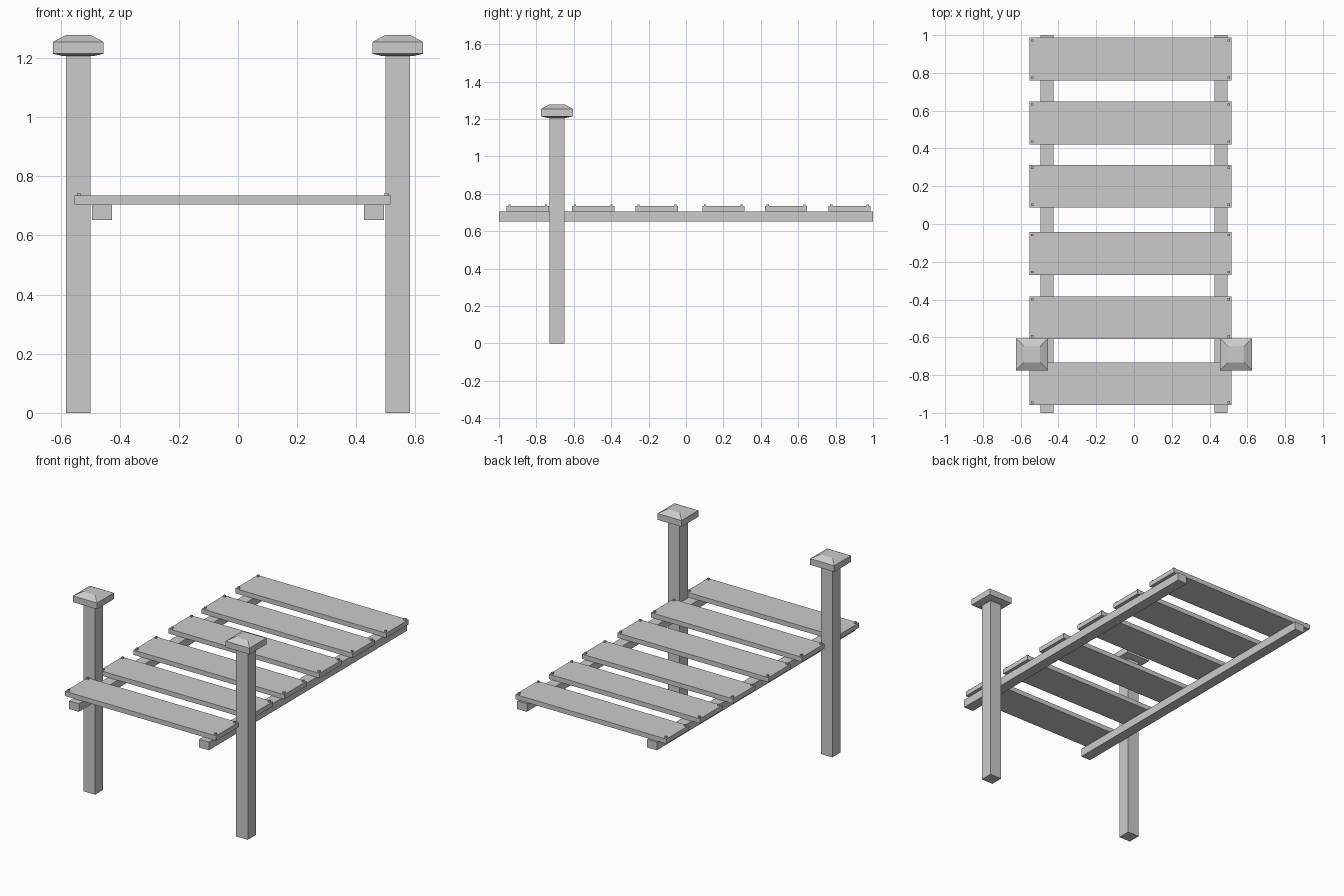
import bpy
import bmesh

cube = bpy.data.objects.get("Cube")
if cube:
    bpy.data.objects.remove(cube, do_unlink=True)

grey = bpy.data.materials.new("plain grey")
grey.use_nodes = True
colour = (0.6, 0.6, 0.6, 1)
grey.diffuse_color = colour
grey.node_tree.nodes["Principled BSDF"].inputs["Base Color"].default_value = colour


def finish(name, bm):
    bmesh.ops.recalc_face_normals(bm, faces=bm.faces)
    mesh = bpy.data.meshes.new(name)
    bm.to_mesh(mesh)
    bm.free()
    mesh.materials.append(grey)
    obj = bpy.data.objects.new(name, mesh)
    bpy.context.collection.objects.link(obj)
    return obj


def square_stack(name, x, y, levels):
    """Loft square rings given as (half width x, half width y, height)."""
    bm = bmesh.new()
    rings = [[bm.verts.new((x + sx * hx, y + sy * hy, z))
              for sx, sy in ((-1, -1), (1, -1), (1, 1), (-1, 1))]
             for hx, hy, z in levels]
    bm.faces.new(rings[0])
    bm.faces.new(rings[-1])
    for low, high in zip(rings, rings[1:]):
        for i in range(4):
            j = (i + 1) % 4
            bm.faces.new((low[i], low[j], high[j], high[i]))
    return finish(name, bm)


def box(name, x, y, hx, hy, z0, z1):
    return square_stack(name, x, y, [(hx, hy, z0), (hx, hy, z1)])


RAIL_BOTTOM, RAIL_TOP, PLANK_TOP = 0.652, 0.704, 0.734
POST_Y = -0.69

for side, s in (("left", 1), ("right", -1)):
    # Gate posts with faceted caps
    box(f"{side}_post", s * 0.54, POST_Y, 0.041, 0.041, 0, 1.21)
    square_stack(f"{side}_post_cap", s * 0.54, POST_Y,
                 [(0.052, 0.052, 1.206), (0.085, 0.085, 1.214),
                  (0.085, 0.085, 1.254), (0.043, 0.043, 1.277)])
    # Long rails under the walkway
    box(f"{side}_rail", s * 0.46, 0, 0.034, 1.0, RAIL_BOTTOM, RAIL_TOP)

# Cross planks, slightly unevenly spaced, with a nail head in each corner
PLANK_X, HALF_LENGTH, HALF_WIDTH = -0.018, 0.534, 0.113
for n, y in enumerate((-0.846, -0.496, -0.156, 0.2, 0.535, 0.874), 1):
    box(f"plank_{n}", PLANK_X, y, HALF_LENGTH, HALF_WIDTH, RAIL_TOP, PLANK_TOP)
    for sx in (-1, 1):
        for sy in (-1, 1):
            box(f"nail_{n}", PLANK_X + sx * (HALF_LENGTH - 0.014),
                y + sy * (HALF_WIDTH - 0.015), 0.006, 0.006,
                PLANK_TOP - 0.01, PLANK_TOP + 0.01)
